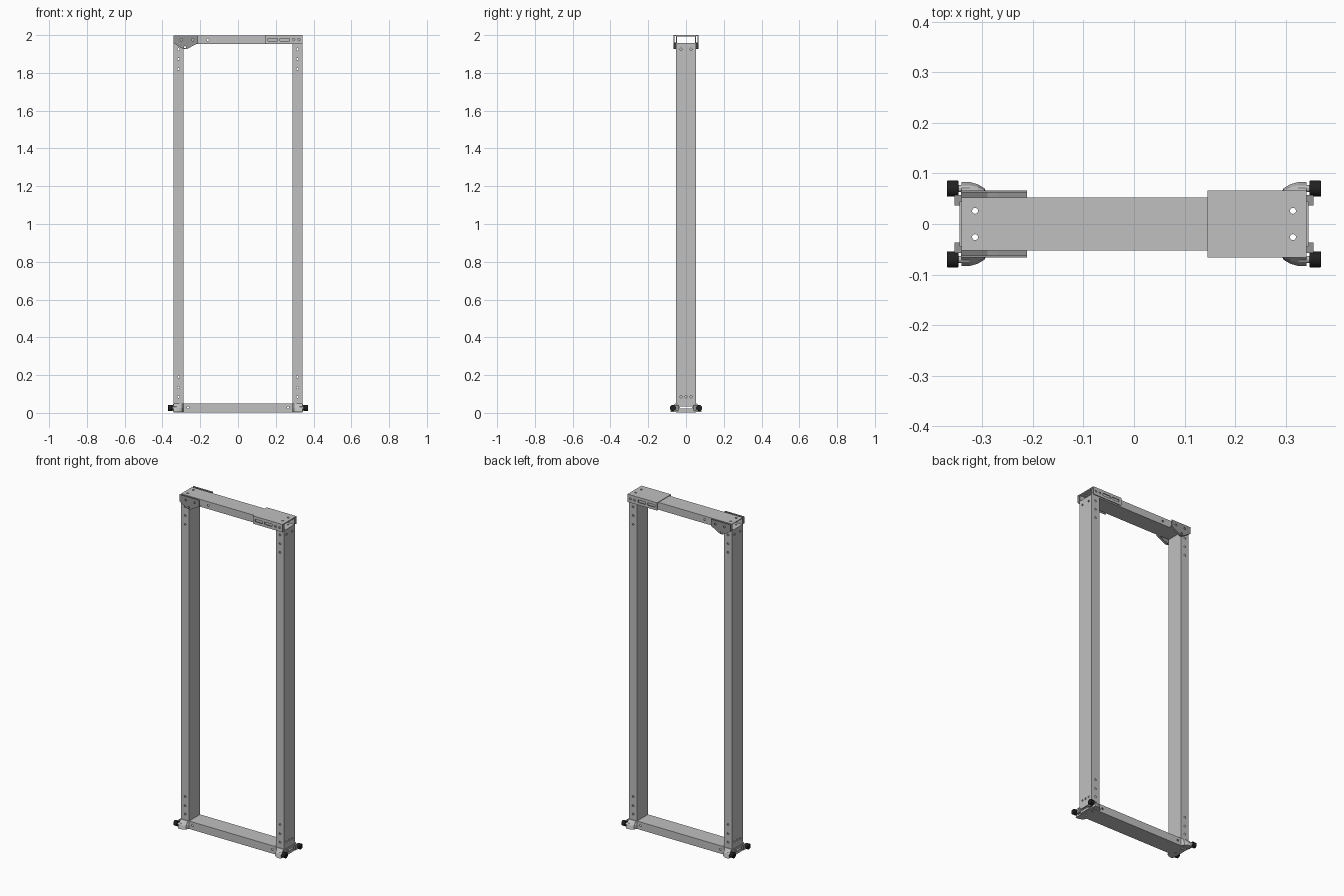
import bpy, bmesh
from math import pi
from mathutils import Matrix, Vector

cube = bpy.data.objects.get("Cube")
if cube:
    bpy.data.objects.remove(cube, do_unlink=True)


def material(name, value):
    m = bpy.data.materials.new(name)
    m.use_nodes = True
    colour = (value, value, value, 1)
    m.diffuse_color = colour
    m.node_tree.nodes["Principled BSDF"].inputs["Base Color"].default_value = colour
    return m


STEEL = material("light grey steel", 0.53)
DARK = material("dark grey steel", 0.30)
BLACK = material("black rubber", 0.015)

AXES = {"x": Matrix.Rotation(pi / 2, 4, "Y"), "y": Matrix.Rotation(pi / 2, 4, "X"), "z": Matrix()}
SIDES = (-1, 1)


def finish(bm, name, mat):
    bmesh.ops.recalc_face_normals(bm, faces=bm.faces)
    mesh = bpy.data.meshes.new(name)
    bm.to_mesh(mesh)
    bm.free()
    mesh.materials.append(mat)
    ob = bpy.data.objects.new(name, mesh)
    bpy.context.collection.objects.link(ob)
    return ob


def add_box(bm, lo, hi):
    lo, hi = Vector(lo), Vector(hi)
    bmesh.ops.create_cube(bm, size=1, matrix=Matrix.Translation((lo + hi) / 2) @ Matrix.Diagonal((*(hi - lo), 1)))


def add_rod(bm, at, axis, radius, length, sides=16):
    bmesh.ops.create_cone(bm, cap_ends=True, segments=sides, radius1=radius, radius2=radius,
                          depth=length, matrix=Matrix.Translation(at) @ AXES[axis])


def box(name, lo, hi, mat):
    bm = bmesh.new()
    add_box(bm, lo, hi)
    return finish(bm, name, mat)


def tube(name, axis, lo, hi, wall=0.004):
    """Open-ended rectangular tube running along an axis."""
    k = "xyz".index(axis)
    a, b = [i for i in range(3) if i != k]
    bm = bmesh.new()
    rings = []
    for end in (lo[k], hi[k]):
        for inset in (0, wall):
            ring = []
            for u, v in ((0, 0), (1, 0), (1, 1), (0, 1)):
                p = [0, 0, 0]
                p[k] = end
                p[a] = hi[a] - inset if u else lo[a] + inset
                p[b] = hi[b] - inset if v else lo[b] + inset
                ring.append(bm.verts.new(p))
            rings.append(ring)
    for i, j in ((0, 1), (0, 2), (1, 3), (2, 3)):
        for n in range(4):
            m = (n + 1) % 4
            bm.faces.new((rings[i][n], rings[i][m], rings[j][m], rings[j][n]))
    return finish(bm, name, STEEL)


def drill(ob, holes, slots=()):
    """Cut round holes (point, axis, radius, length) and box slots (lo, hi)."""
    for kind, items in (("rod", holes), ("box", slots)):
        for item in items:
            bm = bmesh.new()
            add_rod(bm, *item, 12) if kind == "rod" else add_box(bm, *item)
            cutter = finish(bm, "cutter", ob.data.materials[0])
            cutter.hide_render = True
            mod = ob.modifiers.new("cut", "BOOLEAN")
            mod.object, mod.operation, mod.solver = cutter, "DIFFERENCE", "EXACT"
            graph = bpy.context.evaluated_depsgraph_get()
            mesh = bpy.data.meshes.new_from_object(ob.evaluated_get(graph))
            ob.modifiers.clear()
            ob.data = mesh
            bpy.data.objects.remove(cutter, do_unlink=True)


def prism(name, outline, y0, y1, mat):
    bm = bmesh.new()
    face = bm.faces.new([bm.verts.new((x, y0, z)) for x, z in outline])
    out = bmesh.ops.extrude_face_region(bm, geom=[face])
    bmesh.ops.translate(bm, vec=(0, y1 - y0, 0), verts=[v for v in out["geom"] if isinstance(v, bmesh.types.BMVert)])
    return finish(bm, name, mat)


# Frame dimensions
X, Y, R = 0.341, 0.052, 0.006
LOW, HIGH = 0.05, 1.953
POST = 0.3145
bolt_holes = [((s * POST, t * 0.026, 0), "z", R, 5) for s in SIDES for t in SIDES]

# Upright posts with bolt holes near both ends
for s, label in ((-1, "right"), (1, "left")):
    x0, x1 = sorted((s * 0.288, s * X))
    post = tube(label + "_post", "z", (x0, -Y, LOW), (x1, Y, HIGH))
    holes = [((POST * s, 0, z), "y", R, 0.4) for z in (0.085, 0.135, 0.19, 1.82, 1.873, 1.925)]
    holes += [((s * X, y, 0.085), "x", R, 0.03) for y in (-0.026, 0, 0.026)]
    holes += [((s * X, y, 1.925), "x", R, 0.03) for y in (-0.026, 0.026)]
    drill(post, holes)

# Horizontal beams
bottom = tube("bottom_beam", "x", (-X, -Y, 0.003), (X, Y, LOW))
drill(bottom, bolt_holes + [((s * 0.265, 0, 0.028), "y", R, 0.4) for s in SIDES])
top = tube("top_beam", "x", (-X, -Y, HIGH), (X, Y, 1.997))
drill(top, bolt_holes + [((-0.16, 0, 1.975), "y", R, 0.4)])

# Slotted sleeve over the left end of the top beam
cover = box("sleeve_top", (0.145, -0.066, 1.996), (X, 0.066, 2.0), STEEL)
drill(cover, bolt_holes[2:])
for t, label in ((-1, "front"), (1, "back")):
    y0, y1 = sorted((t * 0.062, t * 0.066))
    plate = box("sleeve_side_" + label, (0.145, y0, HIGH), (X, y1, 1.997), STEEL)
    drill(plate, [((x, 0, 1.976), "y", R, 0.4) for x in (0.295, 0.322)],
          [((x, -0.1, 1.969), (x + 0.05, 0.1, 1.983)) for x in (0.16, 0.222)])

# Corner gussets with a folded lower flange at the right end
edge = [(-0.342, 1.958), (-0.29, 1.926), (-0.27, 1.926), (-0.212, 1.958)]
for t, label in ((-1, "front"), (1, "back")):
    plate = prism("gusset_" + label, edge + [(-0.212, 1.998), (-0.342, 1.998)], t * 0.062, t * 0.066, DARK)
    drill(plate, [((x, 0, z), "y", R, 0.4) for x, z in ((-0.3, 1.975), (-0.24, 1.975), (-0.28, 1.936))])
    flange = edge + [(x, z + 0.004) for x, z in reversed(edge)]
    prism("gusset_flange_" + label, flange, t * Y, t * 0.063, DARK)

# Foot assemblies at the four bottom corners
for s, side in ((-1, "right"), (1, "left")):
    x0, x1 = sorted((s * X, s * 0.345))
    plate = box(side + "_end_plate", (x0, -0.045, 0.008), (x1, 0.045, 0.046), STEEL)
    drill(plate, [], [((x0 - 0.01, -0.033, 0.022), (x1 + 0.01, 0.033, 0.034))])
    for t, end in ((-1, "front"), (1, "back")):
        corner = side + "_" + end
        # Flared bracket, wider at its base
        bm = bmesh.new()
        rings = []
        for z, grow in ((0.004, 1), (0.026, 0.8), (0.05, 0.15)):
            shape = ((0.288, 0), (0.296, 0.019), (0.31, 0.027), (0.325, 0.031), (0.341, 0.031), (0.341, 0))
            rings.append([bm.verts.new((s * x, t * (Y + d * grow), z)) for x, d in shape])
        for low, up in zip(rings, rings[1:]):
            for n in range(6):
                m = (n + 1) % 6
                bm.faces.new((low[n], low[m], up[m], up[n]))
        bm.faces.new(rings[0])
        bm.faces.new(rings[-1])
        finish(bm, corner + "_foot_bracket", STEEL)
        # Lug, stem and rubber knob
        a, b = sorted((s * X, s * 0.355))
        c, d = sorted((t * 0.037, t * 0.057))
        box(corner + "_lug", (a, c, 0.012), (b, d, 0.042), DARK)
        bm = bmesh.new()
        add_rod(bm, (s * 0.34, t * 0.07, 0.026), "x", 0.007, 0.03)
        finish(bm, corner + "_stem", STEEL)
        bm = bmesh.new()
        add_rod(bm, (s * 0.3585, t * 0.07, 0.026), "x", 0.016, 0.023, 24)
        knob = finish(bm, corner + "_knob", BLACK)
        bevel = knob.modifiers.new("rounded rim", "BEVEL")
        bevel.width, bevel.segments = 0.002, 2
        bpy.ops.object.select_all(action="DESELECT")
        knob.select_set(True)
        bpy.context.view_layer.objects.active = knob
        bpy.ops.object.shade_smooth_by_angle()
